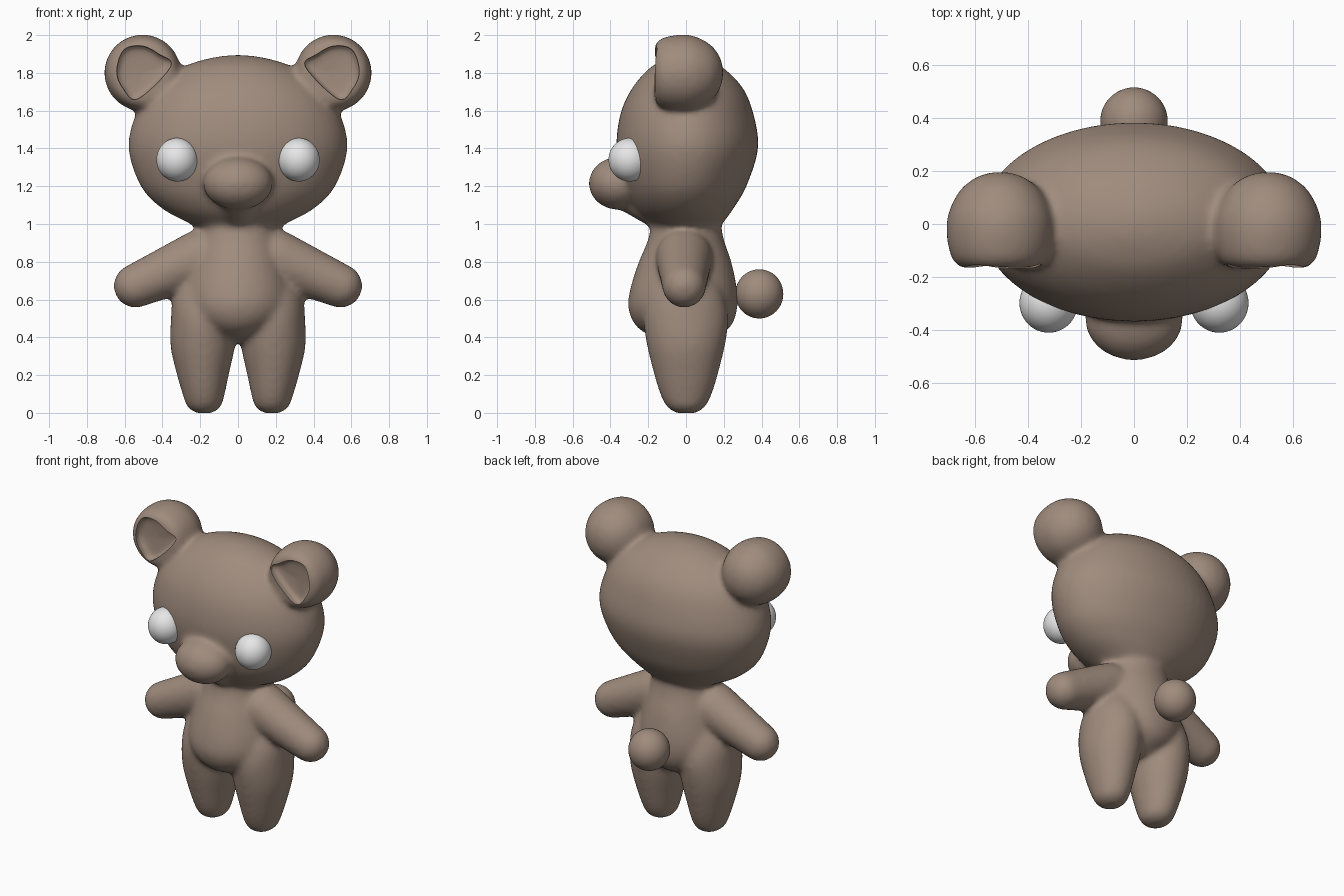
import bpy, bmesh, math
from mathutils import Vector, Matrix

cube = bpy.data.objects.get("Cube")
if cube:
    bpy.data.objects.remove(cube, do_unlink=True)


def material(name, color):
    m = bpy.data.materials.new(name)
    m.use_nodes = True
    m.diffuse_color = color
    bsdf = next(n for n in m.node_tree.nodes if n.type == 'BSDF_PRINCIPLED')
    bsdf.inputs["Base Color"].default_value = color
    bsdf.inputs["Roughness"].default_value = 0.6
    return m


BROWN = material("warm brown", (0.35, 0.26, 0.205, 1))
WHITE = material("eye white", (0.8, 0.8, 0.8, 1))
FORWARD = Matrix.Rotation(math.pi / 2, 4, 'X')   # turns a loft from +z to -y
MIRROR = Matrix.Scale(-1, 4, (1, 0, 0))


def spline(points, steps, closed=False):
    """Smooth curve through points of any dimension."""
    n = len(points)
    pick = (lambda i: points[i % n]) if closed else (lambda i: points[max(0, min(n - 1, i))])
    out = []
    for i in range(n if closed else n - 1):
        for k in range(steps):
            t = k / steps
            out.append([0.5 * (2 * b + (c - a) * t + (2 * a - 5 * b + 4 * c - d) * t ** 2
                               + (3 * b - a - 3 * c + d) * t ** 3)
                        for a, b, c, d in zip(pick(i - 1), pick(i), pick(i + 1), pick(i + 2))])
    return out if closed else out + [list(points[-1])]


CIRCLE = [(math.cos(i * math.tau / 48), math.sin(i * math.tau / 48)) for i in range(48)]


def finish(name, bm, mat, matrix=Matrix()):
    bm.transform(matrix)
    bmesh.ops.recalc_face_normals(bm, faces=bm.faces)
    mesh = bpy.data.meshes.new(name)
    bm.to_mesh(mesh)
    bm.free()
    mesh.materials.append(mat)
    ob = bpy.data.objects.new(name, mesh)
    bpy.context.collection.objects.link(ob)
    return ob


def loft(name, rings, outline=CIRCLE, matrix=Matrix()):
    """Skin over rings of (height, centre x, centre y, radius x, radius y)."""
    bm = bmesh.new()
    loops = [[bm.verts.new((cx + u * rx, cy + v * ry, z)) for u, v in outline]
             for z, cx, cy, rx, ry in spline(rings, 5)]
    n = len(outline)
    for a, b in zip(loops, loops[1:]):
        for i in range(n):
            j = (i + 1) % n
            bm.faces.new((a[i], a[j], b[j], b[i]))
    bm.faces.new(loops[0])
    bm.faces.new(loops[-1])
    return finish(name, bm, BROWN, matrix)


def ball(name, centre, radii, mat=BROWN):
    bm = bmesh.new()
    bmesh.ops.create_uvsphere(bm, u_segments=48, v_segments=32, radius=1)
    return finish(name, bm, mat, Matrix.Translation(centre) @ Matrix.Diagonal((*radii, 1)))


def limb(name, start, r1, end, r2, matrix):
    """Tapered capsule: hull around two balls."""
    bm = bmesh.new()
    for centre, r in ((start, r1), (end, r2)):
        bmesh.ops.create_icosphere(bm, subdivisions=4, radius=r, matrix=Matrix.Translation(centre))
    hull = bmesh.ops.convex_hull(bm, input=bm.verts)
    bmesh.ops.delete(bm, geom=list({g for g in hull["geom_interior"]
                                    if isinstance(g, bmesh.types.BMVert)}), context='VERTS')
    return finish(name, bm, BROWN, matrix)


def activate(ob, others=()):
    bpy.ops.object.select_all(action='DESELECT')
    for o in (ob, *others):
        o.select_set(True)
    bpy.context.view_layer.objects.active = ob


def smooth(ob, degrees):
    activate(ob)
    bpy.ops.object.shade_smooth_by_angle(angle=math.radians(degrees))


# Head and muzzle
head = loft("body", [(0.93, 0, 0, .12, .12), (1.0, 0, 0, .25, .19), (1.08, 0, -.01, .40, .26),
                     (1.2, 0, -.005, .515, .325), (1.4, 0, .007, .58, .375),
                     (1.58, 0, .005, .542, .353), (1.72, 0, .008, .45, .293),
                     (1.83, 0, .003, .295, .19), (1.88, 0, 0, .14, .09), (1.896, 0, 0, .01, .01)])
parts = [ball("muzzle", (0, -.36, 1.215), (.185, .155, .14))]
parts.append(limb("chin", (0, -.33, 1.19), .11, (0, -.13, 1.1), .13, Matrix()))

# Torso with a rounded belly
parts.append(loft("torso", [(.37, 0, 0, .06, .1), (.43, 0, -.01, .17, .22), (.49, 0, -.015, .25, .27),
                            (.57, 0, -.017, .29, .29), (.67, 0, -.012, .285, .28),
                            (.8, 0, -.005, .25, .245), (.92, 0, 0, .22, .2), (1.03, 0, 0, .2, .18)]))

# Paired legs, arms and ears
for side in (Matrix(), MIRROR):
    parts.append(loft("leg", [(-.002, .18, 0, .04, .05), (.03, .18, 0, .088, .10), (.1, .182, 0, .112, .137),
                              (.2, .186, 0, .137, .168), (.35, .187, 0, .17, .205),
                              (.5, .183, 0, .172, .225), (.62, .17, 0, .17, .2),
                              (.75, .14, 0, .13, .15)], matrix=side))
    parts.append(limb("arm", (.2, -.01, .82), .15, (.543, -.01, .672), .116, side))
    parts.append(loft("ear", [(-.197, .505, 1.8, .02, .02), (-.18, .505, 1.8, .085, .085),
                              (-.13, .505, 1.8, .15, .15), (-.05, .505, 1.8, .193, .193),
                              (.02, .505, 1.8, .203, .203), (.1, .505, 1.8, .193, .193),
                              (.15, .505, 1.8, .17, .17), (.168, .505, 1.8, .13, .13)],
                      matrix=side @ FORWARD))
    parts.append(limb("ear_root", (.47, 0, 1.77), .165, (.34, 0, 1.62), .15, side))

# Fuse everything into one soft skin
activate(head, parts)
bpy.ops.object.join()
body = bpy.context.view_layer.objects.active
remesh = body.modifiers.new("fuse", 'REMESH')
remesh.mode = 'VOXEL'
remesh.voxel_size = 0.016
soften = body.modifiers.new("soften", 'SMOOTH')
soften.factor = 0.5
soften.iterations = 14

# Hollow the front of each ear
corners = [(-.145, .035), (-.08, .1), (.01, .143), (.105, .122), (.142, .01), (.11, -.08), (.03, -.138)]
cutters = []
for side in (Matrix(), MIRROR):
    cut = loft("ear_cutter", [(.3, .5, 1.8, 1, 1), (.16, .5, 1.8, 1, 1), (.13, .5, 1.8, .93, .93),
                              (.115, .5, 1.8, .7, .7), (.108, .5, 1.8, .1, .1)],
               outline=spline(corners, 6, closed=True), matrix=side @ FORWARD)
    cut.hide_render = True
    hollow = body.modifiers.new("hollow", 'BOOLEAN')
    hollow.operation = 'DIFFERENCE'
    hollow.object = cut
    cutters.append(cut)
activate(body)
bpy.ops.object.convert(target='MESH')
for cut in cutters:
    bpy.data.objects.remove(cut, do_unlink=True)
smooth(body, 40)

# Eyes and tail
for label, s in (("left", 1), ("right", -1)):
    smooth(ball(label + "_eye", (s * .322, -.298, 1.34), (.11, .112, .115), WHITE), 60)
smooth(ball("tail", (0, .388, .63), (.127, .127, .13)), 60)
